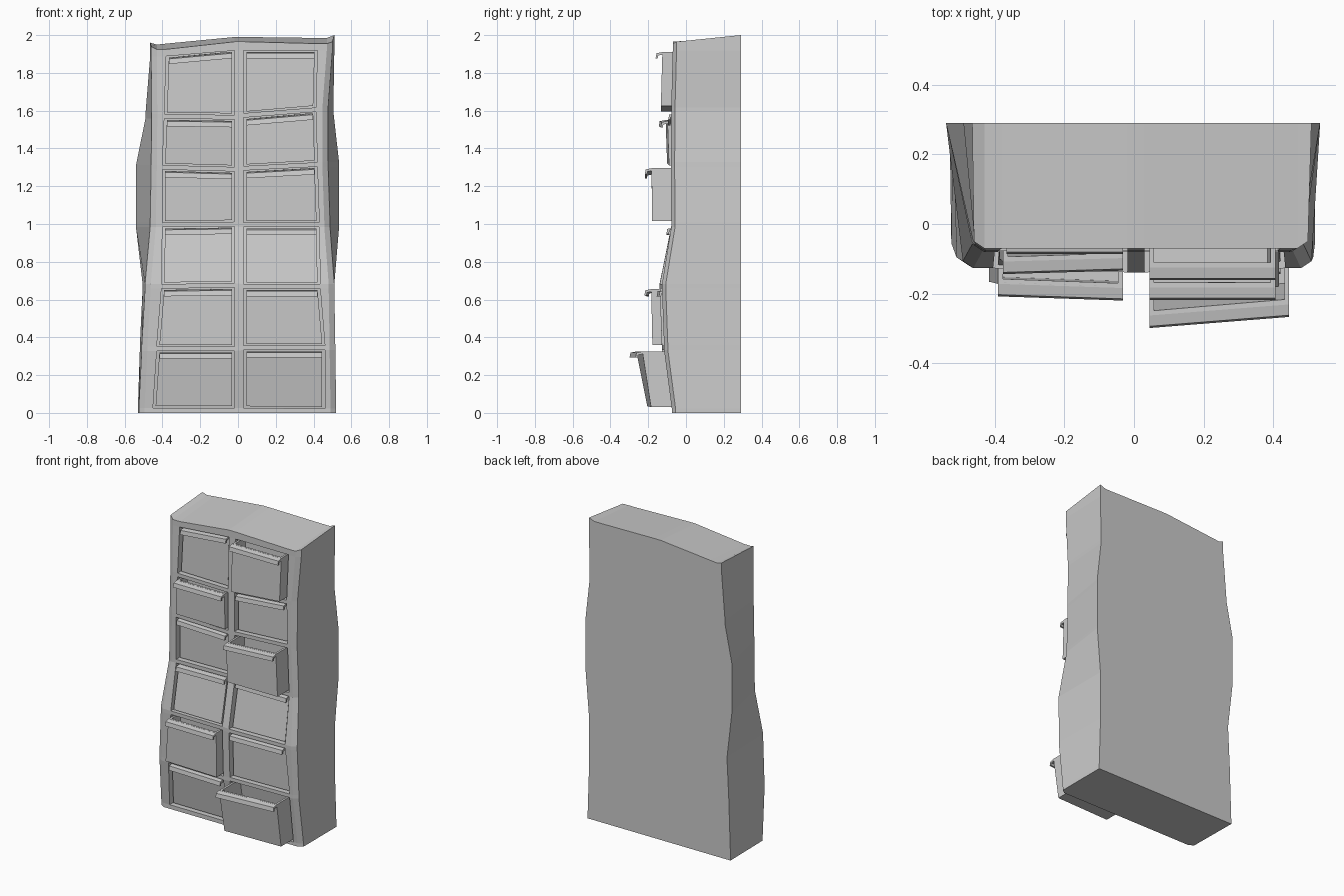
import bpy, bmesh
from mathutils import Vector

if "Cube" in bpy.data.objects:
    bpy.data.objects.remove(bpy.data.objects["Cube"])

# Rail heights, bottom to top: left, centre left, centre right, right
RAIL_Z = [(.015, .015, .015, .01), (.34, .34, .345, .345), (.67, .675, .67, .67),
          (.995, 1.0, .995, .995), (1.30, 1.29, 1.295, 1.315),
          (1.57, 1.565, 1.575, 1.605), (1.90, 1.93, 1.93, 1.93)]
# Per rail: outer left, inner left, inner right, outer right, back left, back right, front y
SHAPE = [(-.525, -.45, .46, .52, -.53, .52, -.075),
         (-.51, -.43, .46, .515, -.52, .51, -.116),
         (-.492, -.405, .435, .51, -.505, .51, -.127),
         (-.465, -.40, .43, .487, -.54, .535, -.078),
         (-.46, -.40, .42, .477, -.54, .535, -.08),
         (-.457, -.39, .412, .477, -.49, .505, -.078),
         (-.46, -.38, .42, .50, -.465, .51, -.07)]
TOP_FRONT = [1.94, 1.925, 1.925, 1.965, 1.965, 1.955, 1.955, 1.965]
TOP_BACK = [1.96, 1.95, 1.955, 1.99, 1.99, 1.985, 1.985, 2.0]
BACK_Y, HALF, RECESS = .29, .012, .085


def front_row(i, upper):
    """Eight points across the front along one edge of a rail."""
    ol, il, ir, orr, _, _, y = SHAPE[i]
    zl, zcl, zcr, zr = RAIL_Z[i]
    xs = [ol, ol + .03, il, -.018, .03, ir, orr - .03, orr]
    bulge = .012 if i in (1, 2) else 0
    ys = [y + .02, y, y, y - bulge, y - bulge, y, y, y + .02]
    zs = [zl, zl, zl, zcl, zcr, zr, zr, zr]
    d = HALF if upper else -HALF
    zs = [z + d for z in zs]
    if i == 0 and not upper:
        zs = [0] * 8
    if i == 6 and upper:
        zs = TOP_FRONT
    return [Vector(p) for p in zip(xs, ys, zs)]


rows = [front_row(i, u) for i in range(7) for u in (False, True)]


def finish(bm, name):
    bmesh.ops.recalc_face_normals(bm, faces=bm.faces)
    me = bpy.data.meshes.new(name)
    bm.to_mesh(me)
    bm.free()
    ob = bpy.data.objects.new(name, me)
    bpy.context.collection.objects.link(ob)
    return ob


# Cabinet: front lattice with recessed cells, wavy sides, flat back
bm = bmesh.new()
F = [[bm.verts.new(p) for p in row] for row in rows]
for r in range(13):
    for c in range(7):
        q = [F[r][c], F[r][c + 1], F[r + 1][c + 1], F[r + 1][c]]
        if r % 2 == 1 and c in (2, 4):
            inner = [bm.verts.new(v.co + Vector((0, RECESS, 0))) for v in q]
            for k in range(4):
                bm.faces.new((q[k], q[k - 1], inner[k - 1], inner[k]))
            bm.faces.new(inner)
        else:
            bm.faces.new(q)

left, right = [], []
for r in range(14):
    s = SHAPE[r // 2]
    zl, zr = rows[r][0].z, rows[r][7].z
    if r == 13:
        zl, zr = TOP_BACK[0], TOP_BACK[7]
    left.append(bm.verts.new((s[4], BACK_Y, zl)))
    right.append(bm.verts.new((s[5], BACK_Y, zr)))
bottom = [left[0]] + [bm.verts.new((v.x, BACK_Y, 0)) for v in rows[0][1:7]] + [right[0]]
top = [left[13]] + [bm.verts.new((rows[13][c].x, BACK_Y, TOP_BACK[c]))
                    for c in range(1, 7)] + [right[13]]
for r in range(13):
    bm.faces.new((F[r][0], F[r + 1][0], left[r + 1], left[r]))
    bm.faces.new((F[r][7], right[r], right[r + 1], F[r + 1][7]))
for c in range(7):
    bm.faces.new((F[13][c], F[13][c + 1], top[c + 1], top[c]))
    bm.faces.new((F[0][c], bottom[c], bottom[c + 1], F[0][c + 1]))
bm.faces.new(bottom + right[1:13] + top[::-1] + left[12:0:-1])
finish(bm, "cabinet")

# Lip handle cross-section (y, z), relative to the top front edge
LIP = [(.004, 0), (-.031, -.007), (-.036, -.034), (-.025, -.034), (-.022, -.019), (.004, -.014)]


def drawer(row, col, pull=0.0, tilt=0.0, twist=0.0):
    c = 2 + 2 * col
    lo, hi = rows[2 * row + 1], rows[2 * row + 2]
    bl, br, tr, tl = lo[c], lo[c + 1], hi[c + 1], hi[c]
    g = .014
    pts = [bl + Vector((g, 0, g * .6)), br + Vector((-g, 0, g * .6)),
           tr + Vector((-g, 0, -g * .5)), tl + Vector((g, 0, -g * .5))]
    offs = [tilt, tilt + twist, twist, 0]
    fr = [p + Vector((0, .02 - pull + o, 0)) for p, o in zip(pts, offs)]
    bk = [p + Vector((0, RECESS - .005, 0)) for p in pts]
    bm = bmesh.new()
    # open-topped box with thick walls
    t = .014
    ins = [Vector((t, t, t)), Vector((-t, t, t)), Vector((-t, t, 0)), Vector((t, t, 0))]
    V = lambda ps: [bm.verts.new(p) for p in ps]
    a, b = V(fr), V(bk)
    ai = V([p + d for p, d in zip(fr, ins)])
    bi = V([p + Vector((d.x, -t, d.z)) for p, d in zip(bk, ins)])
    for o, n in ((a, b), (ai, bi)):
        bm.faces.new(o)
        bm.faces.new(n)
        for i, j in ((0, 1), (1, 2), (3, 0)):
            bm.faces.new((o[i], o[j], n[j], n[i]))
    ring, inner = [a[2], a[3], b[3], b[2]], [ai[2], ai[3], bi[3], bi[2]]
    for k in range(4):
        bm.faces.new((ring[k - 1], ring[k], inner[k], inner[k - 1]))
    # lip handle along the top edge
    e0, e1 = [V([p + Vector((0, y, z)) for y, z in LIP]) for p in (fr[3], fr[2])]
    n = len(LIP)
    for k in range(n):
        bm.faces.new((e0[k - 1], e0[k], e1[k], e1[k - 1]))
    bm.faces.new(e0)
    bm.faces.new(e1)
    finish(bm, f"drawer_{'left' if col == 0 else 'right'}_{row + 1}")


# Drawers pulled out by different amounts: pull, tilt, twist
PULLS = {(0, 1): (.155, .005, .02), (1, 0): (.065, -.005, 0), (3, 1): (.122, 0, 0),
         (4, 0): (.05, .01, .01), (5, 1): (.075, 0, 0), (2, 0): (.01, 0, 0)}
for row in range(6):
    for col in range(2):
        drawer(row, col, *PULLS.get((row, col), ()))
